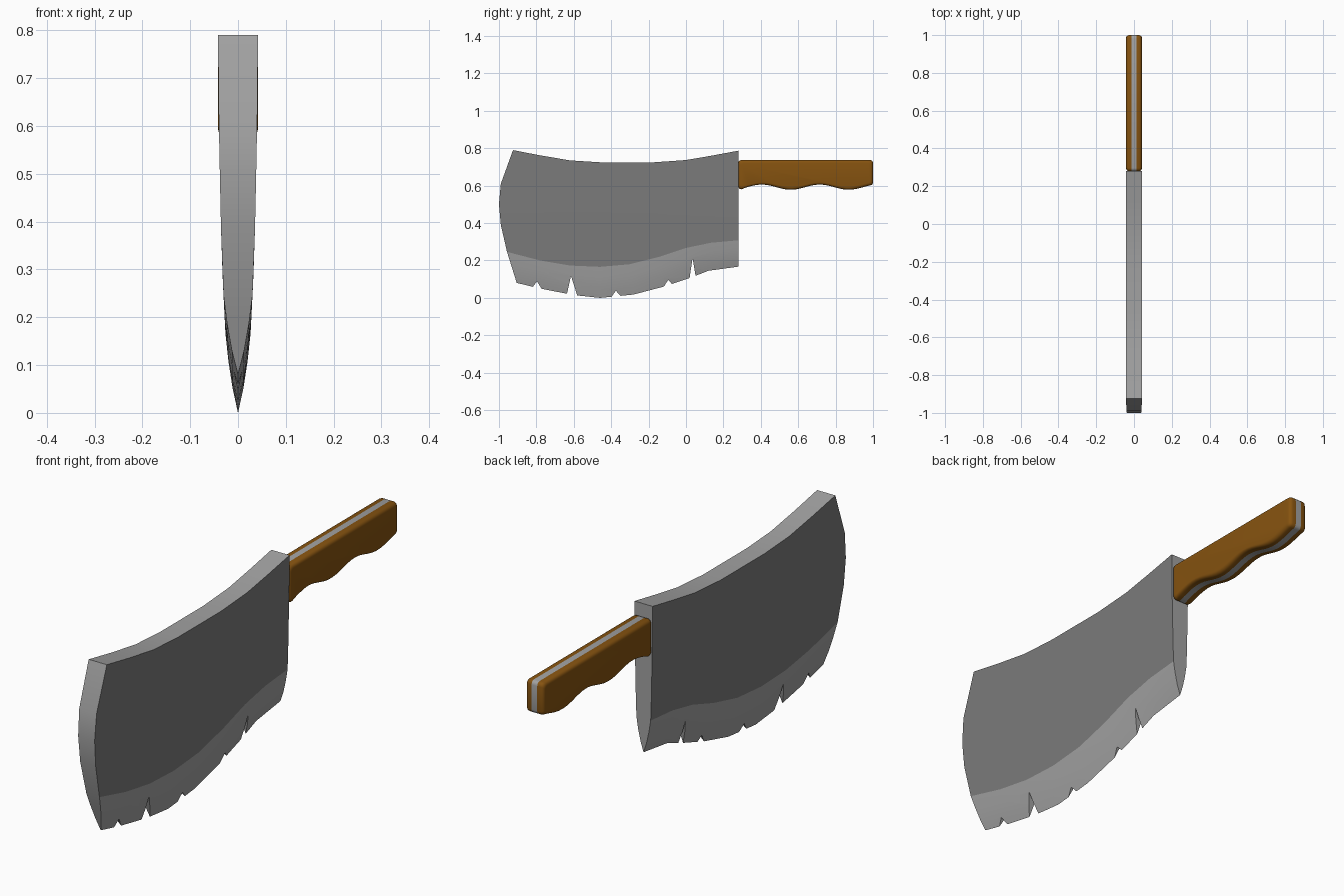
import bpy, bmesh, math

cube = bpy.data.objects.get("Cube")
if cube:
    bpy.data.objects.remove(cube, do_unlink=True)


def material(name, rgb):
    m = bpy.data.materials.new(name)
    m.use_nodes = True
    m.diffuse_color = (*rgb, 1)
    m.node_tree.nodes["Principled BSDF"].inputs["Base Color"].default_value = (*rgb, 1)
    return m


DARK = material("dark steel", (0.20, 0.20, 0.20))
LIGHT = material("light steel", (0.36, 0.36, 0.36))
WOOD = material("brown wood", (0.24, 0.087, 0.005))


def make_object(name, bm, mats):
    bmesh.ops.recalc_face_normals(bm, faces=bm.faces)
    mesh = bpy.data.meshes.new(name)
    bm.to_mesh(mesh)
    bm.free()
    for m in mats:
        mesh.materials.append(m)
    ob = bpy.data.objects.new(name, mesh)
    bpy.context.collection.objects.link(ob)
    return ob


def smooth(ob, degrees):
    bpy.ops.object.select_all(action='DESELECT')
    ob.select_set(True)
    bpy.context.view_layer.objects.active = ob
    bpy.ops.object.shade_smooth_by_angle(angle=math.radians(degrees))


def interp(points, t):
    for (a, va), (b, vb) in zip(points, points[1:]):
        if t <= b:
            return va + (vb - va) * max(0, t - a) / (b - a)
    return points[-1][1]


# Blade curves, as (y, z) from front to back
SPINE = [(-.925, .79), (-.78, .762), (-.62, .735), (-.46, .725), (-.31, .725),
         (-.17, .725), (0, .737), (.135, .76), (.28, .787)]
BEVEL = [(-.957, .246), (-.78, .20), (-.62, .173), (-.46, .166), (-.30, .18),
         (-.14, .22), (0, .267), (.135, .295), (.28, .308)]
EDGE = [(-.905, .08), (-.78, .05), (-.60, .015), (-.46, 0), (-.28, .018),
        (-.12, .06), (.03, .11), (.12, .145), (.28, .167)]
NOSE = [(.246, -.957), (.39, -.99), (.5, -1), (.61, -.99), (.79, -.925)]
HALF_WIDTH = [(.16, .026), (.28, .032), (.4, .036), (.6, .04), (.79, .042)]


def blade_column(top, mid, low):
    """Points (half width, y, z) down one column of the blade."""
    column = []
    for z in (top[1], .61, .5, .39, mid[1]):
        f = (top[1] - z) / (top[1] - mid[1])
        y = top[0] + (mid[0] - top[0]) * f
        if top is SPINE[0]:
            y = interp(NOSE, z)
        column.append((interp(HALF_WIDTH, z), y, z))
    w = column[-1][0]
    for f, k in ((.35, .76), (.7, .42), (1, 0)):
        column.append((w * k, mid[0] + (low[0] - mid[0]) * f,
                       mid[1] + (low[1] - mid[1]) * f))
    return column


bm = bmesh.new()
sides = []
tip = None
columns = [blade_column(*c) for c in zip(SPINE, BEVEL, EDGE)]
for s in (1, -1):
    grid = [[bm.verts.new((s * x, y, z)) for x, y, z in c] for c in columns]
    if s == -1:
        # both sides share the cutting edge
        for g, other in zip(grid, sides[0]):
            bm.verts.remove(g[-1])
            g[-1] = other[-1]
    sides.append(grid)
    for a, b in zip(grid, grid[1:]):
        for r in range(len(a) - 1):
            face = bm.faces.new((a[r], a[r + 1], b[r + 1], b[r]))
            face.material_index = 0 if r < 4 else 1
        bm.edges.get((a[4], b[4])).smooth = False
left, right = sides
for a, b, c, d in zip(left, left[1:], right[1:], right):
    bm.faces.new((a[0], b[0], c[0], d[0])).material_index = 1
for end in (0, -1):
    a, b = left[end], right[end]
    for r in range(len(a) - 1):
        loop = [a[r], a[r + 1], b[r + 1], b[r]]
        if a[r + 1] is b[r + 1]:
            loop.pop(2)
        bm.faces.new(loop).material_index = 1
blade = make_object("blade", bm, [DARK, LIGHT])

# Chips along the cutting edge: apex y, apex z, mouth start and end
bm = bmesh.new()
for y, z, y0, y1 in ((-.797, .088, -.822, -.775), (-.615, .118, -.637, -.583),
                     (-.375, .038, -.396, -.348), (-.095, .097, -.113, -.07),
                     (.035, .213, .02, .052)):
    base = interp(EDGE, y)
    corners = [(y, z)] + [(y + (m - y) * 1.6, z + (base - z) * 1.6) for m in (y0, y1)]
    a, b = [[bm.verts.new((x, *p)) for p in corners] for x in (-.1, .1)]
    bm.faces.new(a)
    bm.faces.new(b[::-1])
    for i in range(3):
        j = (i + 1) % 3
        bm.faces.new((a[i], a[j], b[j], b[i]))
for f in bm.faces:
    f.material_index = 1
cutter = make_object("chip_cutter", bm, [DARK, LIGHT])
cutter.hide_render = True
mod = blade.modifiers.new("chips", 'BOOLEAN')
mod.operation = 'DIFFERENCE'
mod.solver = 'EXACT'
mod.object = cutter
bpy.context.view_layer.objects.active = blade
bpy.ops.object.modifier_apply(modifier=mod.name)
bpy.data.objects.remove(cutter, do_unlink=True)
smooth(blade, 25)

# Handle outline: wavy finger grip below, straight top, rounded corners
Y0, Y1, TOP, R = .28, 1.0, .737, .016


def grip(y):
    return .592 - .014 * math.cos(math.tau * (y - .56) / .31)


def corner(cy, cz, start):
    return [(cy + R * math.cos(math.radians(start + a)),
             cz + R * math.sin(math.radians(start + a))) for a in (0, 30, 60, 90)]


STEPS = 28
wave = [Y0 + R + (Y1 - Y0 - 2 * R) * i / STEPS for i in range(1, STEPS)]
outline = (corner(Y0 + R, grip(Y0) + R, 180) + [(y, grip(y)) for y in wave]
           + corner(Y1 - R, grip(Y1 - R) + R, 270) + corner(Y1 - R, TOP - R, 0)
           + corner(Y0 + R, TOP - R, 90))
CY, CZ = (Y0 + Y1) / 2, .66


def handle_part(name, sections, mat):
    """Loft the outline through (x, inset) sections and cap both ends."""
    bm = bmesh.new()
    rings = []
    for x, inset in sections:
        ky, kz = 1 - inset / (Y1 - CY), 1 - inset / (TOP - CZ)
        rings.append([bm.verts.new((x, CY + (y - CY) * ky, CZ + (z - CZ) * kz))
                      for y, z in outline])
    n = len(outline)
    for a, b in zip(rings, rings[1:]):
        for i in range(n):
            j = (i + 1) % n
            bm.faces.new((a[i], a[j], b[j], b[i]))
    bm.faces.new(rings[0])
    bm.faces.new(rings[-1])
    smooth(make_object(name, bm, [mat]), 40)


handle_part("handle_tang", [(-.013, 0), (.013, 0)], LIGHT)
ROUND = [(.013, 0), (.028, 0), (.034, .002), (.039, .006), (.041, .011), (.042, .016)]
for side, s in (("left", 1), ("right", -1)):
    handle_part("handle_scale_" + side, [(s * x, i) for x, i in ROUND], WOOD)
